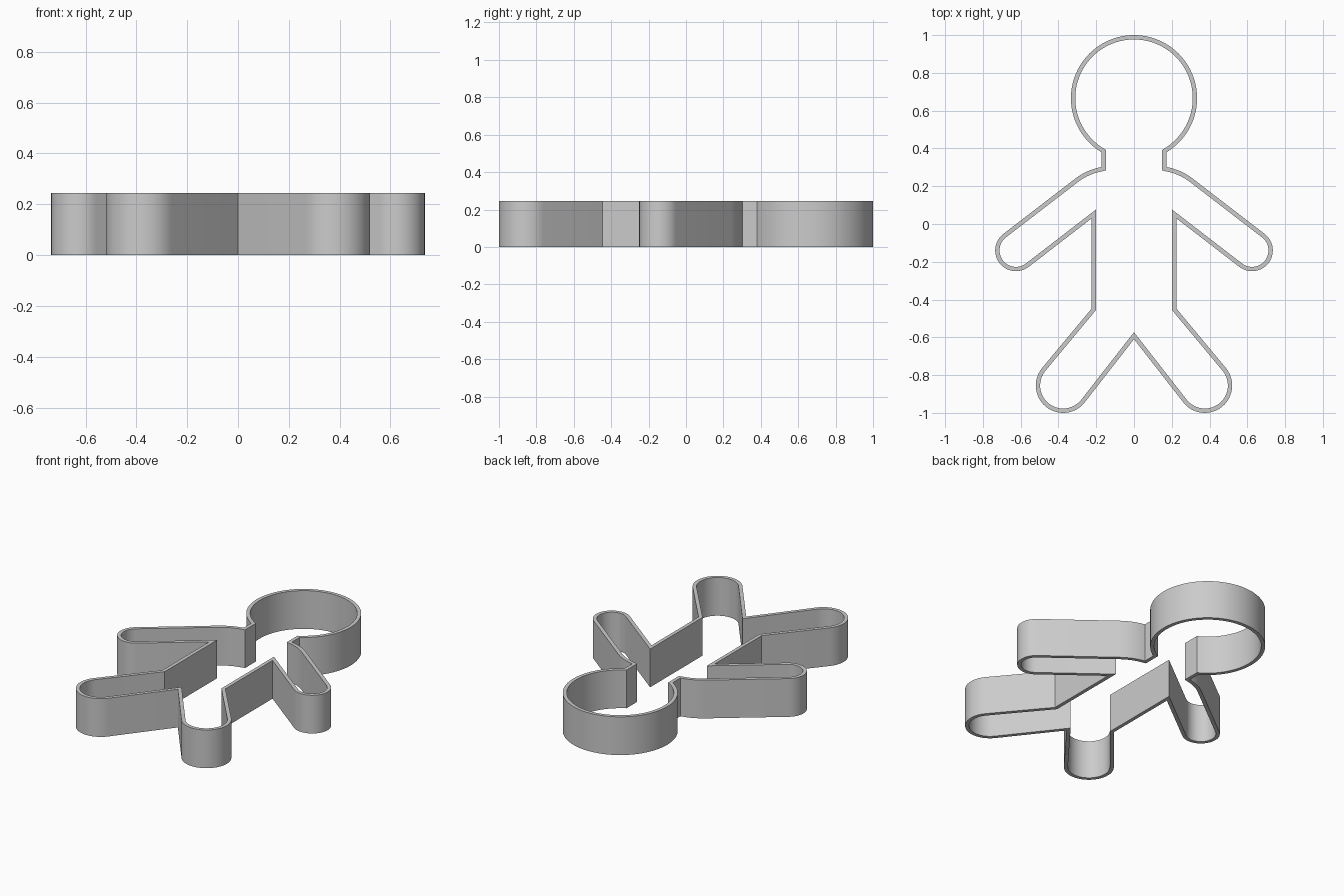
import bpy, bmesh
from math import sin, cos, radians
from mathutils import Vector

if "Cube" in bpy.data.objects:
    bpy.data.objects.remove(bpy.data.objects["Cube"])

HEIGHT = 0.245
WALL = 0.023


def arc(cx, cy, r, a0, a1, n):
    """Points on an arc, angles in degrees counter-clockwise from +x."""
    angs = [radians(a0 + (a1 - a0) * i / n) for i in range(n + 1)]
    return [Vector((cx + r * cos(a), cy + r * sin(a))) for a in angs]


def bend(a, b, c, n):
    """Quadratic curve from a to c, pulled toward b."""
    a, b, c = Vector(a), Vector(b), Vector(c)
    return [a * (1 - t) ** 2 + b * 2 * t * (1 - t) + c * t * t
            for t in (i / n for i in range(n + 1))]


def inset(pts, d):
    """Mitred offset to the right of a clockwise loop."""
    out = []
    for i, p in enumerate(pts):
        d0 = (p - pts[i - 1]).normalized()
        d1 = (pts[(i + 1) % len(pts)] - p).normalized()
        n0, n1 = Vector((d0.y, -d0.x)), Vector((d1.y, -d1.x))
        out.append(p + (n0 + n1) * d / (1 + n0.dot(n1)))
    return out


# Right half of the outline, clockwise from the top of the head to the crotch
half = arc(0, 0.666, 0.334, 90, -59.2, 40)                       # head
half += bend((0.171, 0.302), (0.25, 0.287), (0.31, 0.241), 10)   # neck, shoulder
half += arc(0.625, -0.14, 0.11, 52.5, -127.5, 24)                # hand
half += [Vector((0.224, 0.03)), Vector((0.224, -0.447))]         # armpit, hip
half += arc(0.375, -0.855, 0.145, 39.6, -142, 24)                # foot
half += [Vector((0, -0.61))]                                     # crotch
outer = half + [Vector((-p.x, p.y)) for p in reversed(half[1:-1])]
inner = inset(outer, WALL)

# Cutter wall: outer and inner loops bridged into a closed band
bm = bmesh.new()
loops = [[bm.verts.new((p.x, p.y, z)) for p in pts]
         for pts, z in ((outer, 0), (outer, HEIGHT), (inner, HEIGHT), (inner, 0))]
n = len(outer)
for k in range(4):
    a, b = loops[k], loops[(k + 1) % 4]
    for i in range(n):
        j = (i + 1) % n
        bm.faces.new((a[i], a[j], b[j], b[i]))
bmesh.ops.recalc_face_normals(bm, faces=bm.faces)
mesh = bpy.data.meshes.new("cookie_cutter_wall")
bm.to_mesh(mesh)
bm.free()
obj = bpy.data.objects.new("cookie_cutter_wall", mesh)
bpy.context.collection.objects.link(obj)
bpy.context.view_layer.objects.active = obj
obj.select_set(True)
bpy.ops.object.shade_smooth_by_angle(angle=radians(30))
